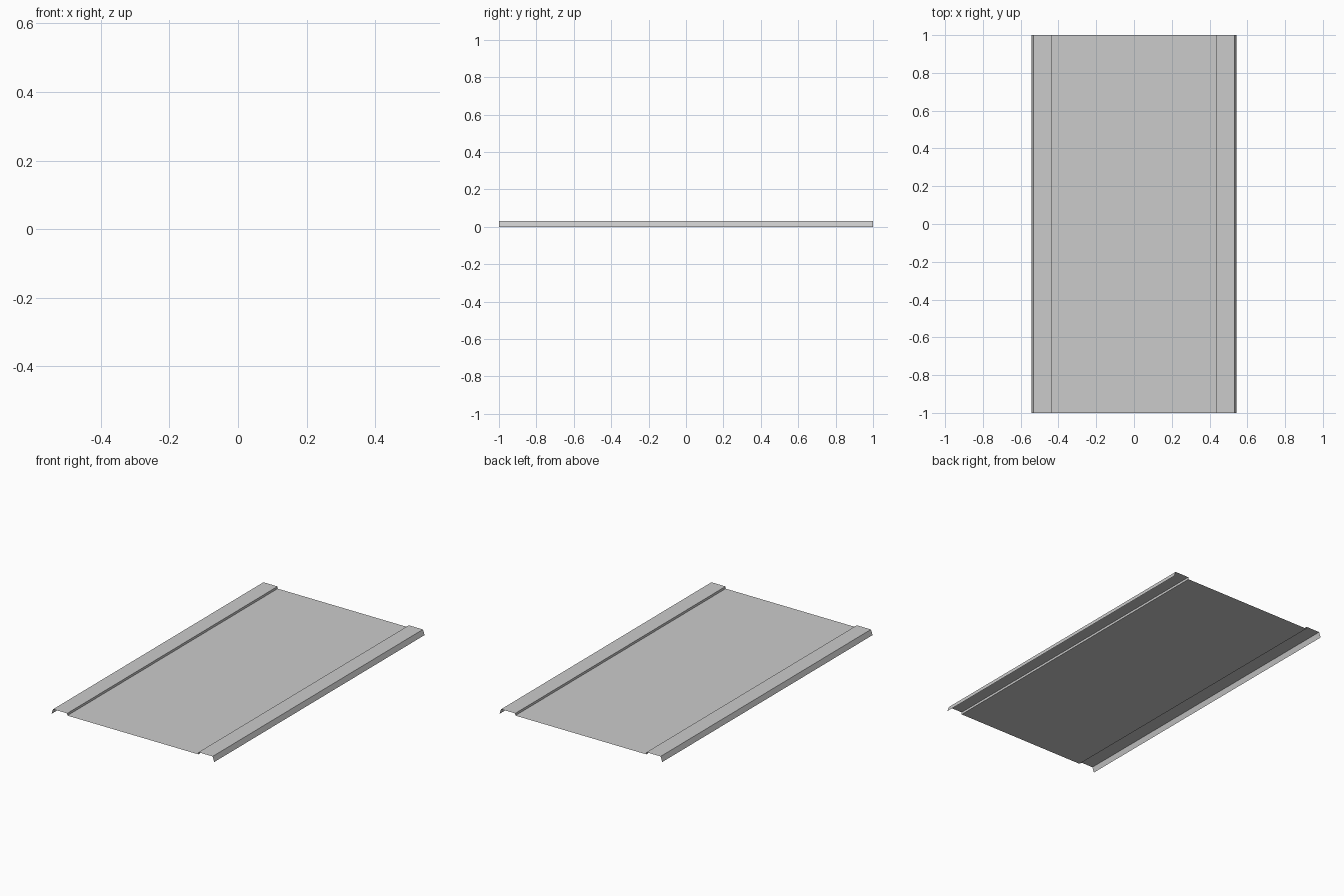
import bpy
import bmesh

if "Cube" in bpy.data.objects:
    bpy.data.objects.remove(bpy.data.objects["Cube"])

# Cross-section of the thin folded sheet: right half (x, z), mirrored to the left
half = [(0.436, 0.018), (0.437, 0.031), (0.531, 0.031), (0.542, 0.0)]
profile = [(-x, z) for x, z in reversed(half)] + half

# Folded sheet panel: open profile swept along y
bm = bmesh.new()
front = [bm.verts.new((x, -1, z)) for x, z in profile]
back = [bm.verts.new((x, 1, z)) for x, z in profile]
for i in range(len(profile) - 1):
    bm.faces.new((front[i], front[i + 1], back[i + 1], back[i]))

mesh = bpy.data.meshes.new("folded_sheet_panel")
bm.to_mesh(mesh)
bm.free()
panel = bpy.data.objects.new("folded_sheet_panel", mesh)
bpy.context.collection.objects.link(panel)
